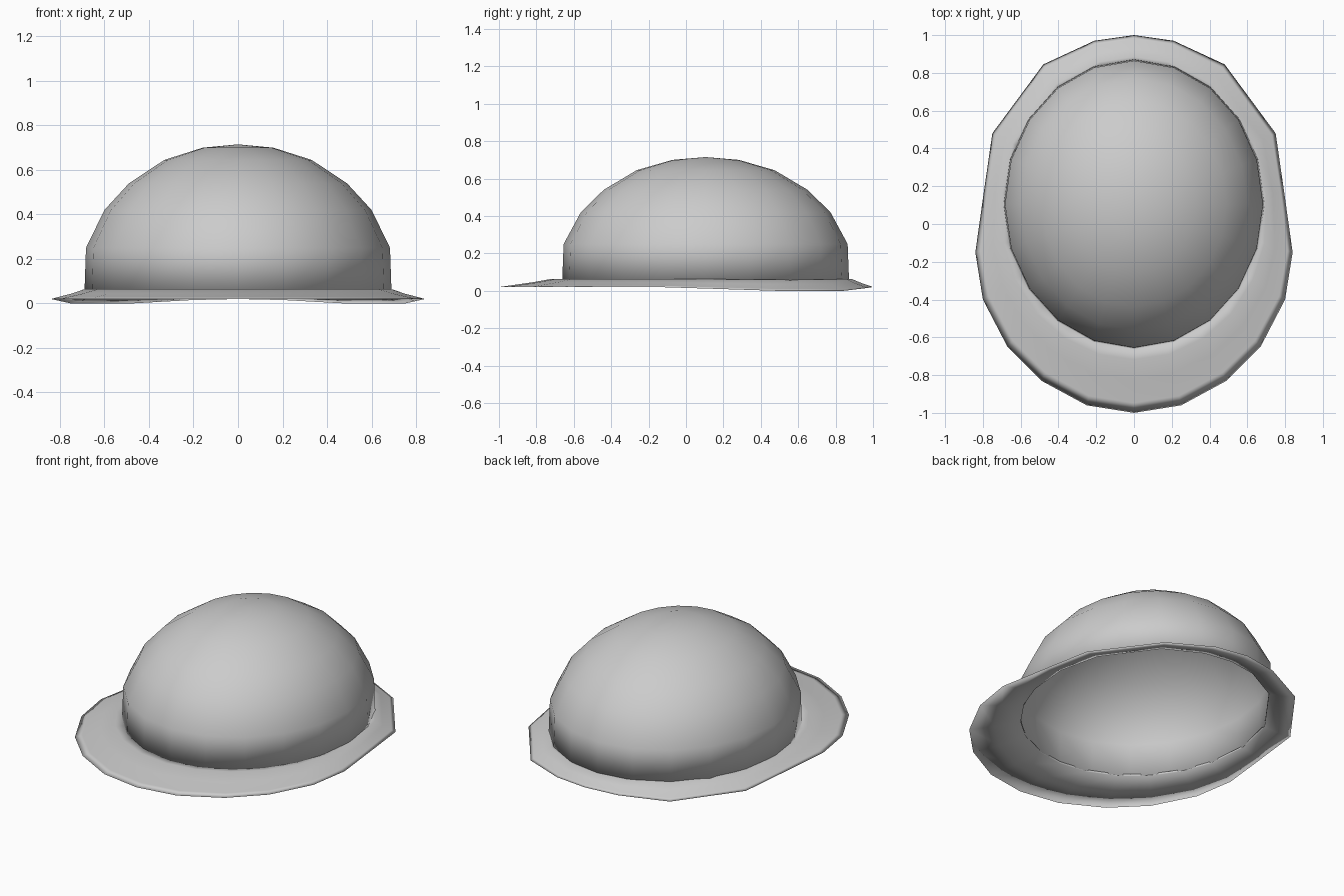
import bpy, bmesh, math

if "Cube" in bpy.data.objects:
    bpy.data.objects.remove(bpy.data.objects["Cube"])

grey = bpy.data.materials.new("plain grey")
grey.diffuse_color = (0.6, 0.6, 0.6, 1)
grey.use_nodes = True
grey.node_tree.nodes["Principled BSDF"].inputs["Base Color"].default_value = grey.diffuse_color

N = 20
CY, RX, RY = 0.105, 0.69, 0.767      # dome centre and radii


def loft(name, rings, cap=None, close=False):
    """Skin a stack of equal-length rings, optionally ending in a tip."""
    bm = bmesh.new()
    vr = [[bm.verts.new(p) for p in r] for r in rings]
    pairs = list(zip(vr, vr[1:]))
    if close:
        pairs.append((vr[-1], vr[0]))
    for a, b in pairs:
        n = len(a)
        for i in range(n):
            j = (i + 1) % n
            bm.faces.new((a[i], a[j], b[j], b[i]))
    if cap:
        tip = bm.verts.new(cap)
        last = vr[-1]
        for i in range(len(last)):
            bm.faces.new((last[i], last[(i + 1) % len(last)], tip))
    bmesh.ops.recalc_face_normals(bm, faces=bm.faces)
    mesh = bpy.data.meshes.new(name)
    bm.to_mesh(mesh)
    bm.free()
    mesh.materials.append(grey)
    mesh.shade_smooth()
    ob = bpy.data.objects.new(name, mesh)
    bpy.context.collection.objects.link(ob)
    return ob


def oval(s, z):
    return [(s * RX * math.cos(2 * math.pi * i / N),
             CY + s * RY * math.sin(2 * math.pi * i / N), z) for i in range(N)]


# Crown: hollow half-egg with a near-vertical lower wall
profile = [(1.0, 0.05), (0.99, 0.25), (0.87, 0.42), (0.71, 0.54),
           (0.48, 0.645), (0.23, 0.70)]
crown = loft("crown", [oval(s, z) for s, z in profile], cap=(0, CY, 0.715))
shell = crown.modifiers.new("thickness", 'SOLIDIFY')
shell.thickness = 0.012
shell.offset = -1

# Brim: half outline from back to front, mirrored
half = [(0, 1.0, 0.02), (0.21, 0.97, 0.015), (0.48, 0.845, 0.0),
        (0.75, 0.48, 0.0), (0.795, 0.17, 0.01), (0.84, -0.15, 0.02),
        (0.80, -0.40, 0.02), (0.67, -0.65, 0.02), (0.49, -0.83, 0.02),
        (0.25, -0.96, 0.02), (0, -1.0, 0.02)]
outer = half + [(-x, y, z) for x, y, z in half[-2:0:-1]]


def brim_ring(t, z_in, z_drop):
    """Ring a fraction t of the way from the crown wall to the brim edge."""
    ring = []
    for x, y, z in outer:
        a = math.atan2((y - CY) / RY, x / RX)
        ix, iy = 0.98 * RX * math.cos(a), CY + 0.98 * RY * math.sin(a)
        ring.append((ix + (x - ix) * t, iy + (y - iy) * t,
                     z_in + (z + z_drop - z_in) * t))
    return ring


loft("brim", [brim_ring(0, 0.058, 0), brim_ring(0.2, 0.075, 0),
              brim_ring(0.5, 0.07, 0), brim_ring(0.85, 0.07, 0),
              outer, brim_ring(0.5, 0.04, -0.005), brim_ring(0, 0.045, 0)],
     close=True)
